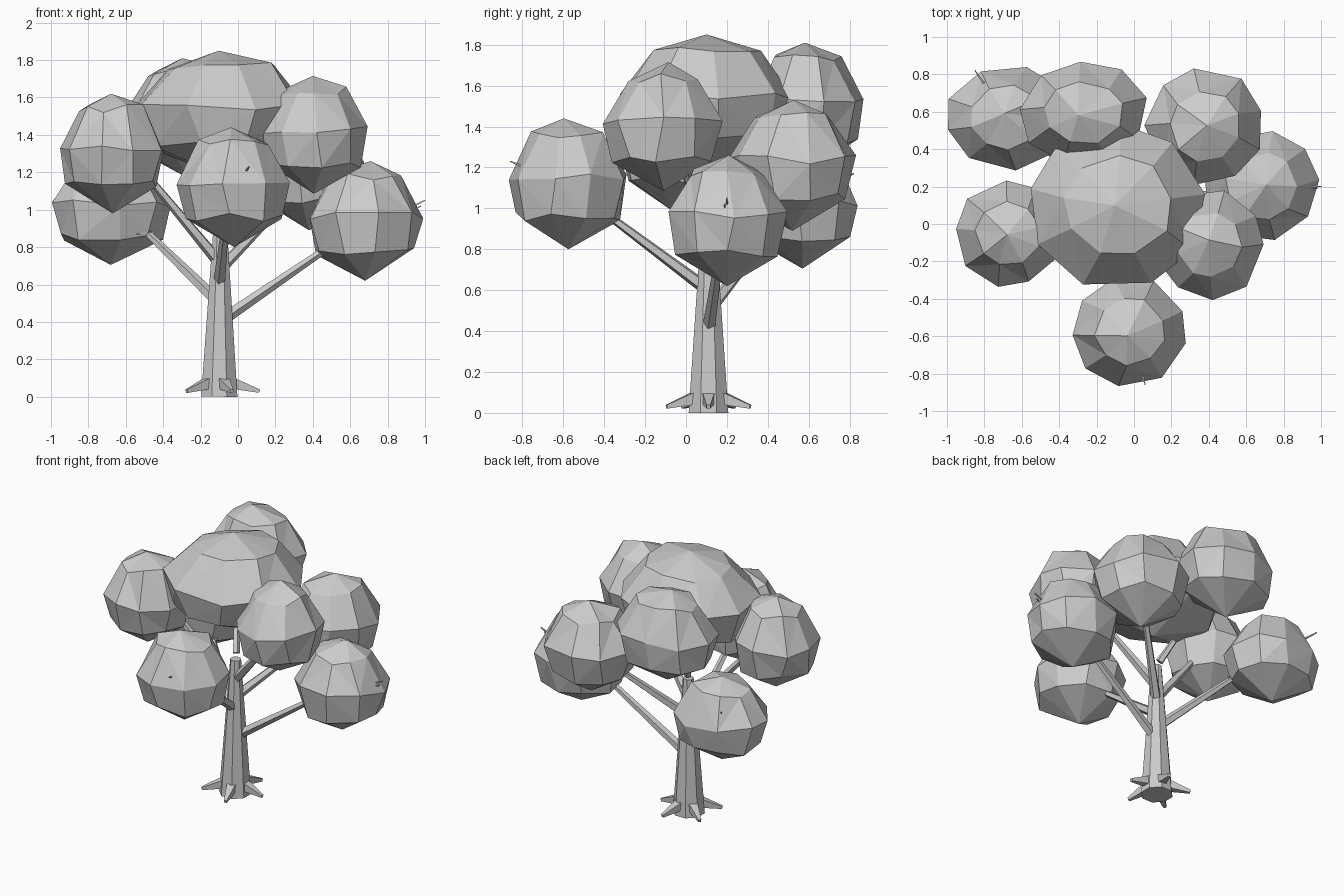
import bpy, bmesh, math, random
from mathutils import Vector

if "Cube" in bpy.data.objects:
    bpy.data.objects.remove(bpy.data.objects["Cube"])

random.seed(4)
grey = bpy.data.materials.new("plain_grey")
grey.diffuse_color = (0.6, 0.6, 0.6, 1)
grey.use_nodes = True
grey.node_tree.nodes["Principled BSDF"].inputs["Base Color"].default_value = grey.diffuse_color


def finish(name, bm):
    bmesh.ops.recalc_face_normals(bm, faces=bm.faces)
    me = bpy.data.meshes.new(name)
    bm.to_mesh(me)
    bm.free()
    me.materials.append(grey)
    ob = bpy.data.objects.new(name, me)
    bpy.context.collection.objects.link(ob)
    return ob


def tube(name, stations, sides):
    """Tapered limb through a list of (point, radius)."""
    bm = bmesh.new()
    pts = [Vector(p) for p, r in stations]
    rings = []
    for i, (p, r) in enumerate(stations):
        d = pts[min(i + 1, len(pts) - 1)] - pts[max(i - 1, 0)]
        q = d.to_track_quat('Z', 'Y')
        rings.append([bm.verts.new(pts[i] + q @ Vector((
            r * math.cos(2 * math.pi * (k + .5) / sides),
            r * math.sin(2 * math.pi * (k + .5) / sides), 0))) for k in range(sides)])
    for a, b in zip(rings, rings[1:]):
        for k in range(sides):
            j = (k + 1) % sides
            bm.faces.new((a[k], a[j], b[j], b[k]))
    bm.faces.new(rings[0])
    bm.faces.new(rings[-1])
    return finish(name, bm)


def clump(name, c, size, sides=9):
    """Faceted foliage ball: pole, three uneven rings, pole."""
    bm = bmesh.new()
    c = Vector(c)

    def vert(x, y, z):
        return bm.verts.new(c + Vector((x * size[0], y * size[1], z * size[2])))
    top, bottom = vert(random.uniform(-.1, .1), random.uniform(-.1, .1), 1), vert(0, 0, -1)
    rings = []
    turn = random.uniform(0, 1)
    for n, (z, r) in enumerate([(.75, .63), (.09, 1.03), (-.5, .88)]):
        ring = []
        for k in range(sides):
            a = turn + 2 * math.pi * (k + random.uniform(-.12, .12)) / sides
            s = r * random.uniform(.97, 1.04)
            ring.append(vert(s * math.cos(a), s * math.sin(a), z + random.uniform(-.07, .07)))
        rings.append(ring)
    for k in range(sides):
        j = (k + 1) % sides
        bm.faces.new((top, rings[0][k], rings[0][j]))
        bm.faces.new((bottom, rings[2][j], rings[2][k]))
        for a, b in zip(rings, rings[1:]):
            bm.faces.new((a[k], b[k], b[j], a[j]))
    bmesh.ops.triangulate(bm, faces=bm.faces)
    return finish(name, bm)


# Trunk
CX, CY = -0.1, 0.11
tube("trunk", [((CX, CY, 0), .105), ((CX + .005, CY, .95), .036)], 8)

# Five roots around the base
for i in range(5):
    a = math.radians(72 * i)
    dx, dy = math.cos(a), math.sin(a)
    tube(f"root_{i + 1}", [((CX + .06 * dx, CY + .06 * dy, .075), .045),
                           ((CX + .215 * dx, CY + .215 * dy, .03), .013)], 4)

# Branches: start height on trunk, tip
branches = [
    (.40, (.50, .17, .81)),
    (.50, (-.50, .42, .89)),
    (.60, (-.06, -.40, .98)),
    (.68, (.27, .43, 1.06)),
    (.72, (-.50, .02, 1.20)),
    (.80, (.26, -.01, 1.20)),
]
for i, (z, tip) in enumerate(branches):
    tube(f"branch_{i + 1}", [((CX, CY, z), .034), (tip, .019)], 5)
# Short upper stub leaning back
tube("upper_stub", [((-.105, .13, .98), .026), ((-.16, .21, 1.12), .020)], 5)

# Foliage clumps: centre, half sizes
clumps = [
    ("front", (-.02, -.575, 1.12), (.30, .285, .32)),
    ("front_right", (.405, -.11, 1.40), (.28, .28, .315)),
    ("right", (.68, .20, .94), (.30, .285, .32)),
    ("back_right", (.38, .52, 1.21), (.305, .30, .32)),
    ("back", (-.27, .595, 1.49), (.335, .27, .32)),
    ("back_left", (-.68, .57, 1.005), (.315, .27, .30)),
    ("front_left", (-.67, -.055, 1.30), (.28, .27, .32)),
    ("crown", (-.085, .095, 1.515), (.455, .425, .335)),
]
for label, c, s in clumps:
    clump("foliage_" + label, c, s)

# Tiny twigs poking out of the leaves
twigs = [((.90, .20, 1.00), (1.0, .20, 1.05)), ((.90, .19, .98), (.98, .19, 1.02)),
         ((.03, -.76, 1.19), (.06, -.86, 1.23)), ((-.78, .72, 1.12), (-.85, .82, 1.17)),
         ((.54, .60, 1.25), (.61, .66, 1.29)), ((-.45, .41, .88), (-.54, .36, .87))]
for i, (a, b) in enumerate(twigs):
    tube(f"twig_{i + 1}", [(a, .009), (b, .004)], 4)
